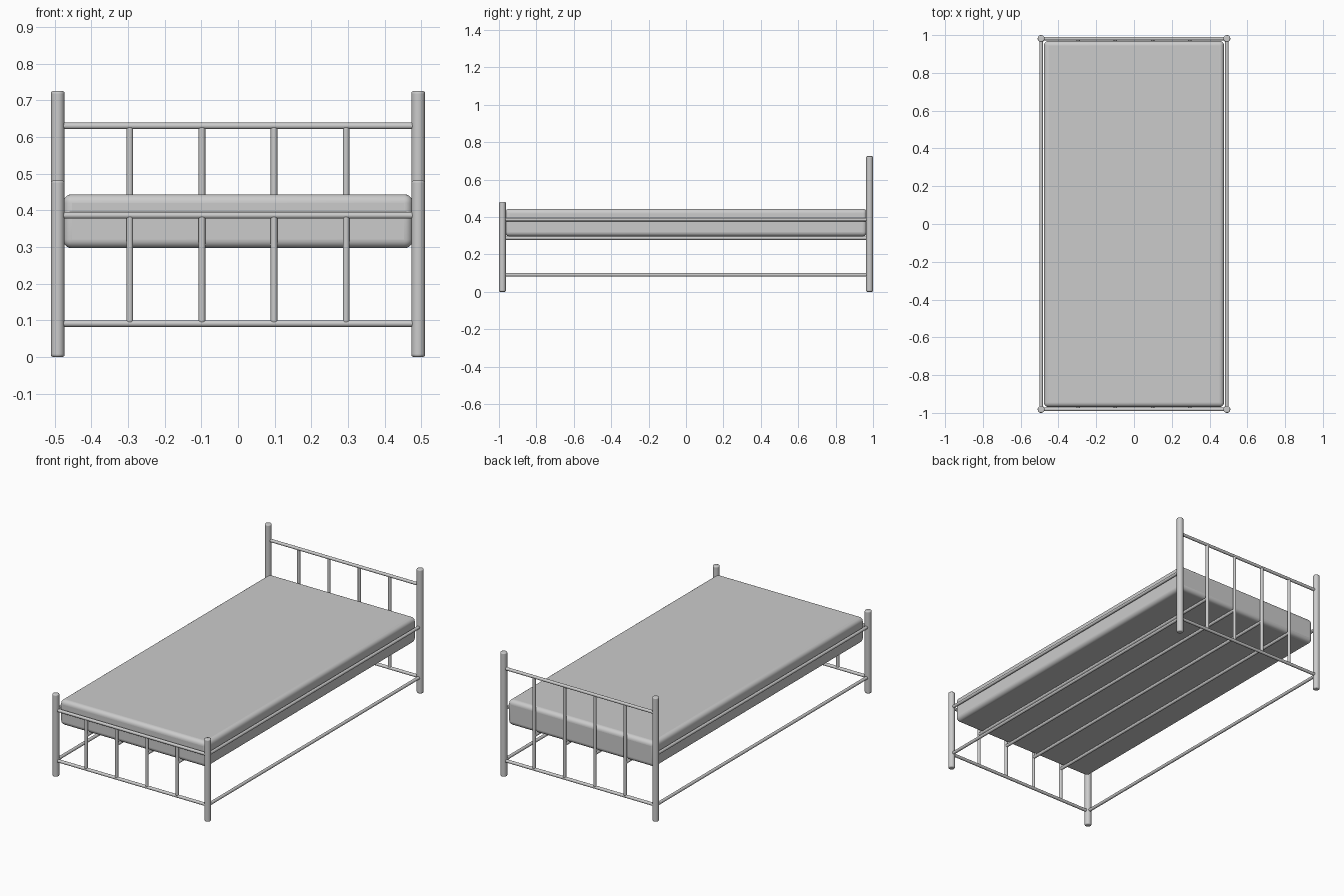
import bpy
from mathutils import Vector

if "Cube" in bpy.data.objects:
    bpy.data.objects.remove(bpy.data.objects["Cube"])

PX, PY = 0.4915, 0.9815      # post centre lines
POST_R, TUBE_R = 0.0185, 0.009
LOW_Z, SIDE_Z, HEAD_Z, SLAT_Z = 0.091, 0.386, 0.630, 0.287
BARS = [PX * f for f in (-0.6, -0.2, 0.2, 0.6)]


def finish(obj, name, bevel, segments):
    obj.name = name
    if bevel:
        mod = obj.modifiers.new("soft_edges", 'BEVEL')
        mod.width = bevel
        mod.segments = segments
        mod.limit_method = 'ANGLE'
        mod.angle_limit = 0.9
    bpy.ops.object.shade_smooth_by_angle()
    return obj


def tube(name, a, b, r=TUBE_R, bevel=0.003, segments=2):
    a, b = Vector(a), Vector(b)
    d = b - a
    bpy.ops.mesh.primitive_cylinder_add(vertices=32, radius=r, depth=d.length,
                                        location=(a + b) / 2,
                                        rotation=d.to_track_quat('Z', 'Y').to_euler())
    return finish(bpy.context.object, name, bevel, segments)


# Head and foot ends: two posts, two cross rails, four upright bars
for end, y, post_h, rail_z in (("head", PY, 0.725, HEAD_Z), ("foot", -PY, 0.481, SIDE_Z)):
    for side, x in (("left", -PX), ("right", PX)):
        tube(f"{end}_post_{side}", (x, y, 0), (x, y, post_h), POST_R, 0.006, 3)
    for level, z in (("upper", rail_z), ("lower", LOW_Z)):
        tube(f"{end}_{level}_rail", (-PX, y, z), (PX, y, z), bevel=0)
    for i, x in enumerate(BARS):
        tube(f"{end}_bar_{i + 1}", (x, y, LOW_Z + 0.003), (x, y, rail_z - 0.003))

# Long side rails
for side, x in (("left", -PX), ("right", PX)):
    for level, z in (("upper", SIDE_Z), ("lower", LOW_Z)):
        tube(f"{side}_{level}_side_rail", (x, -PY, z), (x, PY, z), bevel=0)

# Lengthwise slats under the mattress, joining the upright bars
for i, x in enumerate(BARS):
    tube(f"slat_{i + 1}", (x, -PY, SLAT_Z), (x, PY, SLAT_Z), bevel=0)

# Mattress
bpy.ops.mesh.primitive_cube_add(size=1, location=(0, 0, 0.37))
mattress = bpy.context.object
mattress.scale = (0.954, 1.938, 0.147)
bpy.ops.object.transform_apply(location=False, rotation=False, scale=True)
finish(mattress, "mattress", 0.024, 6)
